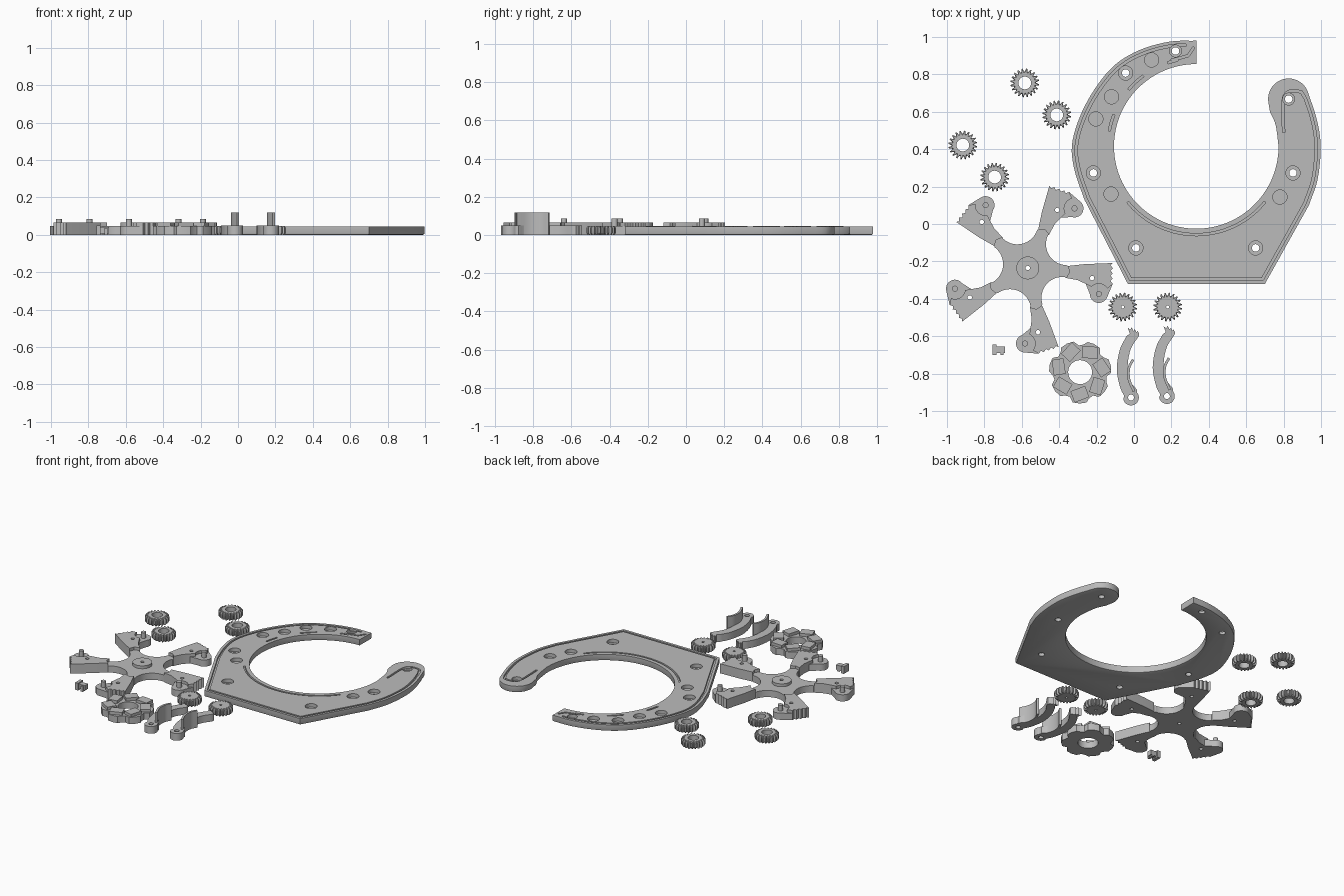
import bpy, bmesh, math
from mathutils import Vector

if "Cube" in bpy.data.objects:
    bpy.data.objects.remove(bpy.data.objects["Cube"])

GREY = bpy.data.materials.new("plain grey")
GREY.diffuse_color = (0.5, 0.5, 0.5, 1)
GREY.use_nodes = True
GREY.node_tree.nodes["Principled BSDF"].inputs["Base Color"].default_value = GREY.diffuse_color
V = lambda x, y: Vector((x, y))


def arc(cx, cy, r, a0, a1, n=24):
    return [V(cx + r * math.cos(math.radians(a0 + (a1 - a0) * i / n)),
              cy + r * math.sin(math.radians(a0 + (a1 - a0) * i / n))) for i in range(n + 1)]


def circle(cx, cy, r, n=24):
    return arc(cx, cy, r, 0, 360, n)[:-1]


def smooth(pts, n=5):
    """Catmull-Rom curve through the points."""
    p = [V(*q) for q in pts]
    p = [2 * p[0] - p[1]] + p + [2 * p[-1] - p[-2]]
    out = []
    for a, b, c, d in zip(p, p[1:], p[2:], p[3:]):
        for i in range(n):
            t = i / n
            out.append(0.5 * (2 * b + (c - a) * t + (2 * a - 5 * b + 4 * c - d) * t ** 2
                              + (3 * b - a - 3 * c + d) * t ** 3))
    return out + [p[-2]]


def offset(path, d):
    """Move an open path sideways to its left, mitred at corners."""
    out = []
    for i, p in enumerate(path):
        a = (p - path[i - 1]).normalized() if i else (path[1] - p).normalized()
        b = (path[i + 1] - p).normalized() if i < len(path) - 1 else a
        t = (a + b).normalized()
        out.append(p + V(-t.y, t.x) * d / max(t.dot(a), 0.4))
    return out


def strip(path, w):
    return offset(path, w / 2) + offset(path, -w / 2)[::-1]


def turn(pts, deg, at=(0, 0)):
    c, s = math.cos(math.radians(deg)), math.sin(math.radians(deg))
    return [V(at[0] + p[0] * c - p[1] * s, at[1] + p[0] * s + p[1] * c) for p in pts]


def solid(name, outlines, levels, centre=(0, 0)):
    """Stack each outline through (height, scale) levels and cap both ends."""
    bm = bmesh.new()
    o = V(*centre)
    for pts in outlines:
        rings = [[bm.verts.new((*(o + (p - o) * s), z)) for p in pts] for z, s in levels]
        for lo, hi in zip(rings, rings[1:]):
            for i in range(len(pts)):
                j = (i + 1) % len(pts)
                bm.faces.new((lo[i], lo[j], hi[j], hi[i]))
        bm.faces.new(rings[0][::-1])
        bm.faces.new(rings[-1])
    bmesh.ops.recalc_face_normals(bm, faces=bm.faces[:])
    me = bpy.data.meshes.new(name)
    bm.to_mesh(me)
    bm.free()
    ob = bpy.data.objects.new(name, me)
    bpy.context.collection.objects.link(ob)
    me.materials.append(GREY)
    return ob


def cut(ob, outlines, z0, z1):
    tool = solid("cutter", outlines, [(z0, 1), (z1, 1)])
    tool.hide_render = True
    m = ob.modifiers.new("cut", 'BOOLEAN')
    m.operation, m.solver, m.object = 'DIFFERENCE', 'EXACT', tool
    bpy.context.view_layer.objects.active = ob
    bpy.ops.object.modifier_apply(modifier=m.name)
    bpy.data.objects.remove(tool)


# ---- open ring base plate
left = smooth([(.335, .98), (.19, .975), (.03, .93), (-.103, .85), (-.21, .722), (-.29, .572),
               (-.332, .42), (-.317, .283), (-.265, .13)])
right = smooth([(.935, .1), (.982, .24), (.998, .417), (.977, .56), (.928, .71)])
outer = left + [V(-.033, -.32), V(.7, -.32)] + right
hook = arc(.827, .668, .11, 35, 190)
inner = smooth([(.727, .6), (.757, .53), (.773, .415)])
plate = solid("base_plate", [outer + hook + inner + arc(.333, .415, .44, -2, -270, 72)],
              [(0, 1), (.044, 1)])
bm = bmesh.new()
bm.from_mesh(plate.data)
bmesh.ops.bevel(bm, geom=[e for e in bm.edges if all(v.co.z < .001 for v in e.verts)],
                offset=.009, segments=2, profile=.5, affect='EDGES')
bm.to_mesh(plate.data)
bm.free()

# cord channel along the rim, looping round the hook
channel = offset(outer, .024)[2:-1] + smooth([(.895, .705), (.86, .712), (.815, .7),
                                              (.797, .645), (.8, .49)])
arcs = [arc(.333, .415, .472, a, b, n) for a, b, n in
        [(219, 321, 40), (159, 170, 6), (127, 140, 6), (102, 109, 4)]]
cut(plate, [strip(channel, .013)] + [strip(a, .012) for a in arcs], .03, .06)
cut(plate, [strip([V(.2, .875), V(.29, .9), V(.32, .945)], .012)], .03, .06)

# round pockets, some with through holes
screw = [(.222, .925), (-.045, .807), (-.217, .273), (.01, -.128), (.65, -.128), (.85, .273), (.827, .668)]
blind = [(.094, .877), (-.12, .68), (-.204, .562), (-.123, .16), (.78, .144)]
cut(plate, [circle(x, y, .038 if y < .9 and x != .827 else .032) for x, y in screw + blind], .02, .06)
cut(plate, [circle(x, y, .02) for x, y in screw], -.02, .06)


# ---- gears
def gear(name, x, y, hole):
    pts = []
    for k in range(20):
        for a, r in ((0, .061), (5, .061), (8, .077), (13, .077)):
            a = math.radians(k * 18 + a)
            pts.append(V(x + r * math.cos(a), y + r * math.sin(a)))
    g = solid(name, [pts], [(0, .9), (.01, 1), (.038, 1), (.048, .9)], (x, y))
    cut(g, [circle(x, y, hole)], -.02, .08)


for i, (x, y) in enumerate([(-.584, .754), (-.413, .583), (-.915, .422), (-.745, .251)]):
    gear(f"drive_gear_{i + 1}", x, y, .034)
for i, x in enumerate((-.06, .18)):
    gear(f"small_gear_{i + 1}", x, -.444, .008)

# ---- five-armed hub
HUB = (-.568, -.235)
tip = [V(.462 - .017 * i / 8 - (.012 if i % 2 else 0), -.013 + .11 * i / 8) for i in range(9)]
edge = [V(.298, .068), V(.21, .044)]
arm = ([V(.209, -.021), V(.273, -.022), V(.32, -.036)] + arc(.397, -.078, .048, 190, 350, 14)
       + tip + edge + arc(.187, .158, .112, -82, -196, 18))
block = ([V(.225, .012), V(.21, -.021), V(.273, -.022), V(.32, -.036)]
         + arc(.397, -.078, .055, 145, 40, 10) + tip + edge)
angles = [-9 + 72 * k for k in range(5)]
body = solid("hub_body", [[p for a in angles for p in turn(arm, a, HUB)]], [(0, 1), (.046, 1)])
raised = solid("arm_blocks", [turn(block, a, HUB) for a in angles], [(.044, 1), (.066, 1)])
disc = solid("hub_disc", [circle(*HUB, .061, 32)], [(.044, 1), (.066, 1)])
holes = [turn(circle(.348, 0, .012, 16), a, HUB) for a in angles] + [circle(*HUB, .012, 16)]
for ob in (body, raised, disc):
    cut(ob, holes, -.02, .1)
solid("arm_pins", [turn(circle(.397, -.078, .016, 16), a, HUB) for a in angles], [(.044, 1), (.085, 1)])

# ---- seven-lobed spool
SP = (-.288, -.792)
lobes = []
for k in range(7):
    lobes += turn([V(.162, -.038), V(.168, .0), V(.162, .036), V(.14, .05), V(.124, .07)],
                  k * 360 / 7 + 12, SP)
spool = solid("spool_body", [lobes], [(0, 1), (.046, 1)])
tab = turn([V(-.032, -.042), V(.032, -.042), V(.032, .042), V(-.032, .042)], 22, (.118, 0))
tabs = solid("spool_tabs", [turn(tab, k * 360 / 7 + 12, SP) for k in range(7)], [(.044, 1), (.066, 1)])
for ob in (spool, tabs):
    cut(ob, [circle(*SP, .064, 32)], -.02, .1)

# ---- curved claws, each with a tall thin fin
for i, (dx, dy) in enumerate([(0, 0), (.192, .008)]):
    sh = lambda pts: [V(p[0] + dx, p[1] + dy) for p in pts]
    teeth = [(.028, -.585), (.018, -.572), (.014, -.58), (.004, -.562), (-.002, -.572),
             (-.012, -.553), (-.02, -.565), (-.034, -.555), (-.022, -.585)]
    outside = smooth([(-.04, -.6), (-.075, -.67), (-.092, -.775), (-.075, -.87), (-.052, -.92)])
    lobe = arc(-.016, -.928, .042, 190, 400, 16)
    inside = smooth([(.015, -.885), (-.02, -.84), (-.034, -.765), (-.018, -.67), (.025, -.6)])
    claw = solid(f"claw_{i + 1}", [sh([V(*t) for t in teeth] + outside + lobe + inside)],
                 [(0, 1), (.05, 1)])
    cut(claw, [sh(circle(-.016, -.928, .016, 16))], -.02, .1)
    fin = smooth([(-.005, -.725), (-.027, -.77), (-.027, -.83), (.0, -.895)])
    solid(f"claw_fin_{i + 1}", [sh(strip(fin, .014))], [(0, 1), (.118, 1)])

# ---- small loose peg: shank with a flange at each end
box = lambda x0, x1, y0, y1: [V(x0, y0), V(x1, y0), V(x1, y1), V(x0, y1)]
solid("peg_shank", [box(-.74, -.69, -.69, -.655)], [(.008, 1), (.042, 1)])
solid("peg_head", [box(-.757, -.735, -.7, -.645)], [(0, 1), (.05, 1)])
solid("peg_foot", [box(-.715, -.698, -.7, -.655)], [(0, 1), (.036, 1)])

# ---- smooth round walls, keep edges sharp
for ob in bpy.context.scene.objects:
    ob.select_set(True)
bpy.context.view_layer.objects.active = plate
bpy.ops.object.shade_smooth_by_angle(angle=math.radians(25))
